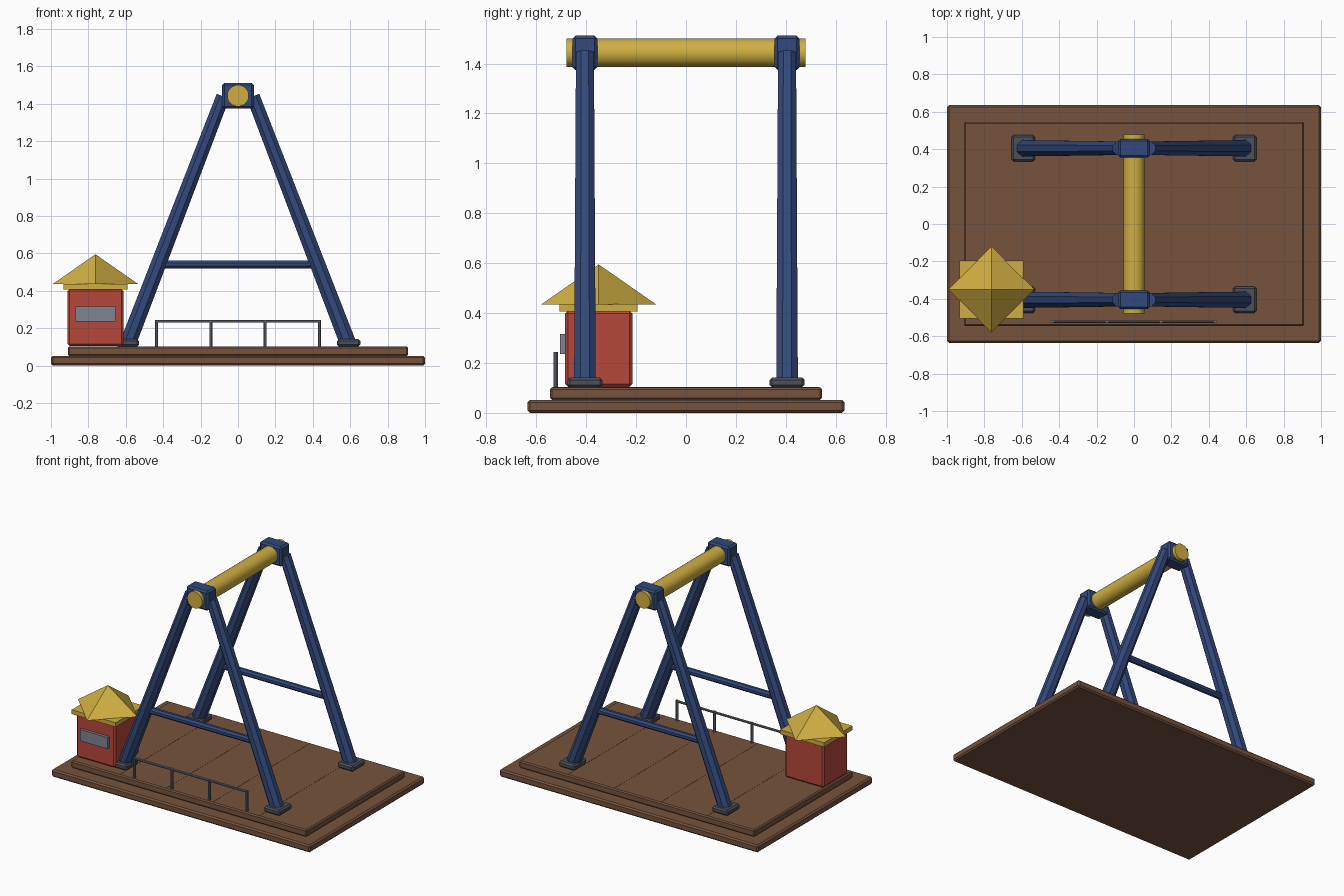
import bpy, math
from mathutils import Vector

if "Cube" in bpy.data.objects:
    bpy.data.objects.remove(bpy.data.objects["Cube"])


def material(name, rgb):
    m = bpy.data.materials.new(name)
    m.diffuse_color = (*rgb, 1)
    m.use_nodes = True
    m.node_tree.nodes["Principled BSDF"].inputs["Base Color"].default_value = m.diffuse_color
    return m


BROWN = material("wood brown", (0.18, 0.086, 0.046))
BLUE = material("frame blue", (0.033, 0.066, 0.2))
GOLD = material("gold yellow", (0.64, 0.43, 0.055))
RED = material("booth red", (0.47, 0.065, 0.045))
SLATE = material("dark slate", (0.07, 0.08, 0.105))
STEEL = material("rail steel", (0.15, 0.16, 0.2))
GLASS = material("window grey", (0.21, 0.23, 0.29))


def finish(name, mat):
    o = bpy.context.object
    o.name = name
    o.data.materials.append(mat)
    return o


def box(name, centre, size, mat, bevel=0.0):
    bpy.ops.mesh.primitive_cube_add(size=1, location=centre)
    o = finish(name, mat)
    o.scale = size
    bpy.ops.object.transform_apply(location=False, rotation=False, scale=True)
    if bevel:
        b = o.modifiers.new("bevel", 'BEVEL')
        b.width, b.segments = bevel, 1
    return o


def tube(name, a, b, r1, r2, sides, mat):
    # tapered bar from a to b, with a flat side facing front
    a, b = Vector(a), Vector(b)
    d = b - a
    bpy.ops.mesh.primitive_cone_add(vertices=sides, radius1=r1, radius2=r2, depth=d.length,
                                    rotation=(0, 0, math.pi / sides))
    bpy.ops.object.transform_apply(location=False, rotation=True, scale=False)
    o = finish(name, mat)
    o.location = (a + b) / 2
    o.rotation_mode = 'QUATERNION'
    o.rotation_quaternion = Vector((0, 0, 1)).rotation_difference(d)
    return o


# stepped wooden platform with plank seams
box("base_slab", (0, 0, 0.026), (2, 1.27, 0.052), BROWN, 0.01)
box("deck", (0, 0, 0.077), (1.82, 1.09, 0.05), BROWN, 0.008)
for i, x in enumerate((-0.54, -0.18, 0.18, 0.54)):
    box(f"plank_seam_{i}", (x, 0, 0.102), (0.005, 1.07, 0.002), BROWN)

# two A-frames carrying the axle
for side, y in (("front", -0.405), ("back", 0.405)):
    for hand, s in (("left", -1), ("right", 1)):
        box(f"{side}_{hand}_foot", (s * 0.592, y, 0.122), (0.124, 0.14, 0.04), SLATE, 0.01)
        tube(f"{side}_{hand}_leg", (s * 0.59, y, 0.115), (s * 0.08, y, 1.44),
             0.047, 0.039, 8, BLUE)
    tube(f"{side}_crossbar", (-0.42, y, 0.54), (0.42, y, 0.54), 0.023, 0.023, 8, BLUE)
    box(f"{side}_bearing_block", (0, y, 1.443), (0.17, 0.1, 0.138), BLUE, 0.012)
tube("axle", (0, -0.479, 1.443), (0, 0.479, 1.443), 0.058, 0.058, 20, GOLD)
bpy.ops.object.shade_smooth_by_angle(angle=math.radians(35))

# front railing
for i in range(4):
    x = -0.435 + 0.29 * i
    tube(f"railing_post_{i}", (x, -0.522, 0.1), (x, -0.522, 0.245), 0.009, 0.009, 8, STEEL)
tube("railing_bar", (-0.435, -0.522, 0.237), (0.435, -0.522, 0.237), 0.008, 0.008, 8, STEEL)

# ticket booth with pointed roof
bx, by = -0.762, -0.35
box("booth_body", (bx, by, 0.257), (0.3, 0.27, 0.306), RED, 0.012)
box("booth_window", (bx, by - 0.142, 0.276), (0.212, 0.025, 0.08), GLASS)
box("booth_roof_slab", (bx, by, 0.422), (0.34, 0.312, 0.03), GOLD)
bpy.ops.mesh.primitive_cone_add(vertices=4, radius1=0.23, radius2=0, depth=0.16,
                                location=(bx, by, 0.515))
finish("booth_roof", GOLD)
